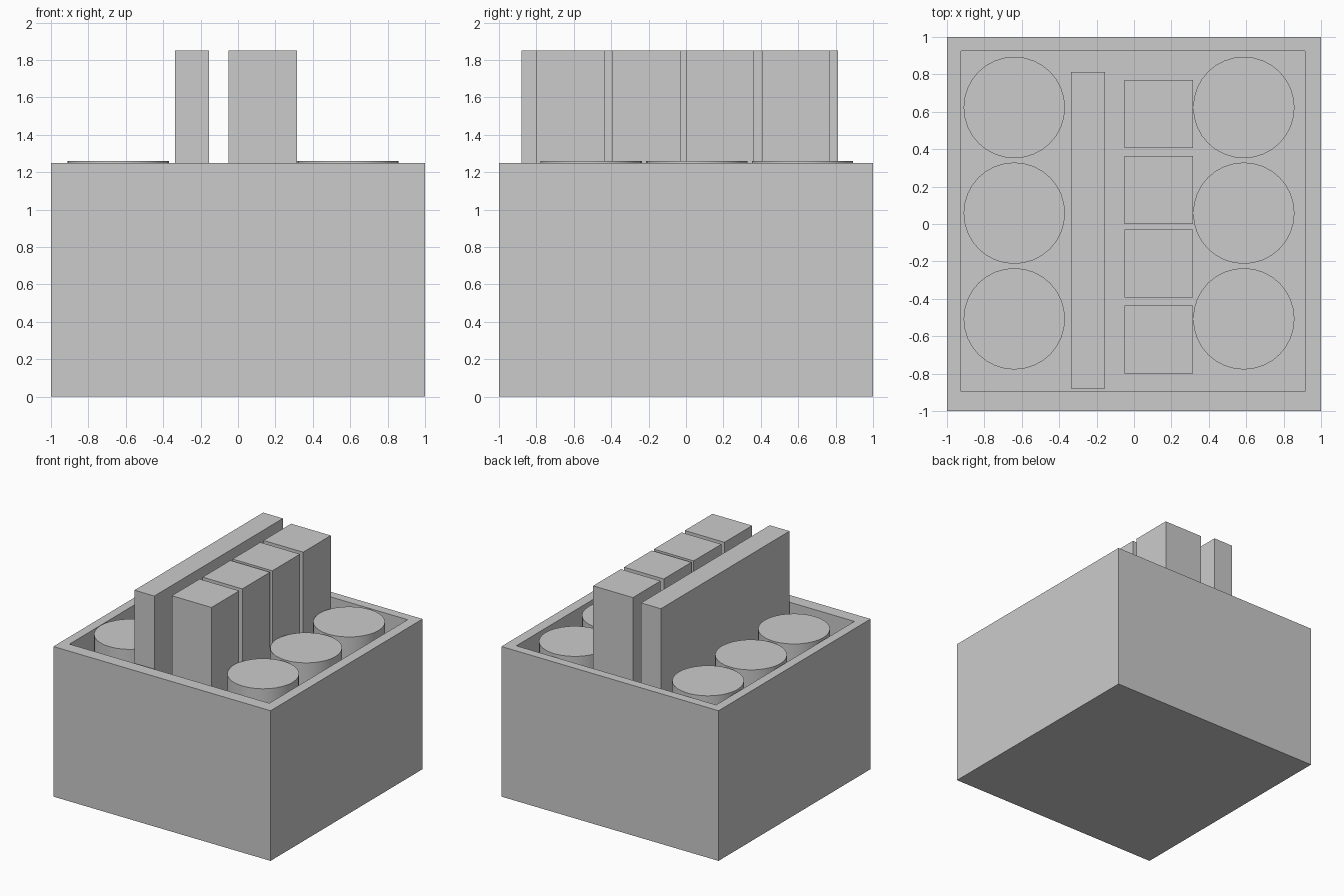
import bpy, bmesh, math

if "Cube" in bpy.data.objects:
    bpy.data.objects.remove(bpy.data.objects["Cube"])

FLOOR = 0.08   # thickness of the box bottom


def block(name, x0, x1, y0, y1, z0, z1):
    bpy.ops.mesh.primitive_cube_add(
        size=1, location=((x0 + x1) / 2, (y0 + y1) / 2, (z0 + z1) / 2))
    ob = bpy.context.object
    ob.name = name
    ob.scale = (x1 - x0, y1 - y0, z1 - z0)
    bpy.ops.object.transform_apply(location=False, rotation=False, scale=True)
    return ob


# Open box: inset the top face, fit it to the opening, push it down to the floor
box = block("open_box", -1, 1, -1, 1, 0, 1.25)
bm = bmesh.new()
bm.from_mesh(box.data)
top = max(bm.faces, key=lambda f: f.calc_center_median().z)
bmesh.ops.inset_region(bm, faces=[top], thickness=0.08)
for v in top.verts:
    v.co.x = 0.915 if v.co.x > 0 else -0.925
    v.co.y = 0.925 if v.co.y > 0 else -0.895
inner = bmesh.ops.extrude_discrete_faces(bm, faces=[top])["faces"][0]
bmesh.ops.translate(bm, verts=inner.verts, vec=(0, 0, FLOOR - 1.25))
bmesh.ops.recalc_face_normals(bm, faces=bm.faces)
bm.to_mesh(box.data)
bm.free()

# Long tall slab
block("tall_slab", -0.337, -0.155, -0.88, 0.812, FLOOR, 1.85)

# Row of four square packs
for i, y in enumerate((-0.617, -0.212, 0.182, 0.588)):
    block(f"tall_pack_{i + 1}", -0.05, 0.316, y - 0.182, y + 0.182, FLOOR, 1.85)

# Two rows of three round cans
for side, x in (("left", -0.64), ("right", 0.587)):
    for i, y in enumerate((-0.507, 0.058, 0.623)):
        bpy.ops.mesh.primitive_cylinder_add(
            vertices=32, radius=0.271, depth=1.26 - FLOOR,
            location=(x, y, (1.26 + FLOOR) / 2))
        bpy.context.object.name = f"can_{side}_{i + 1}"
        bpy.ops.object.shade_smooth_by_angle(angle=math.radians(30))
